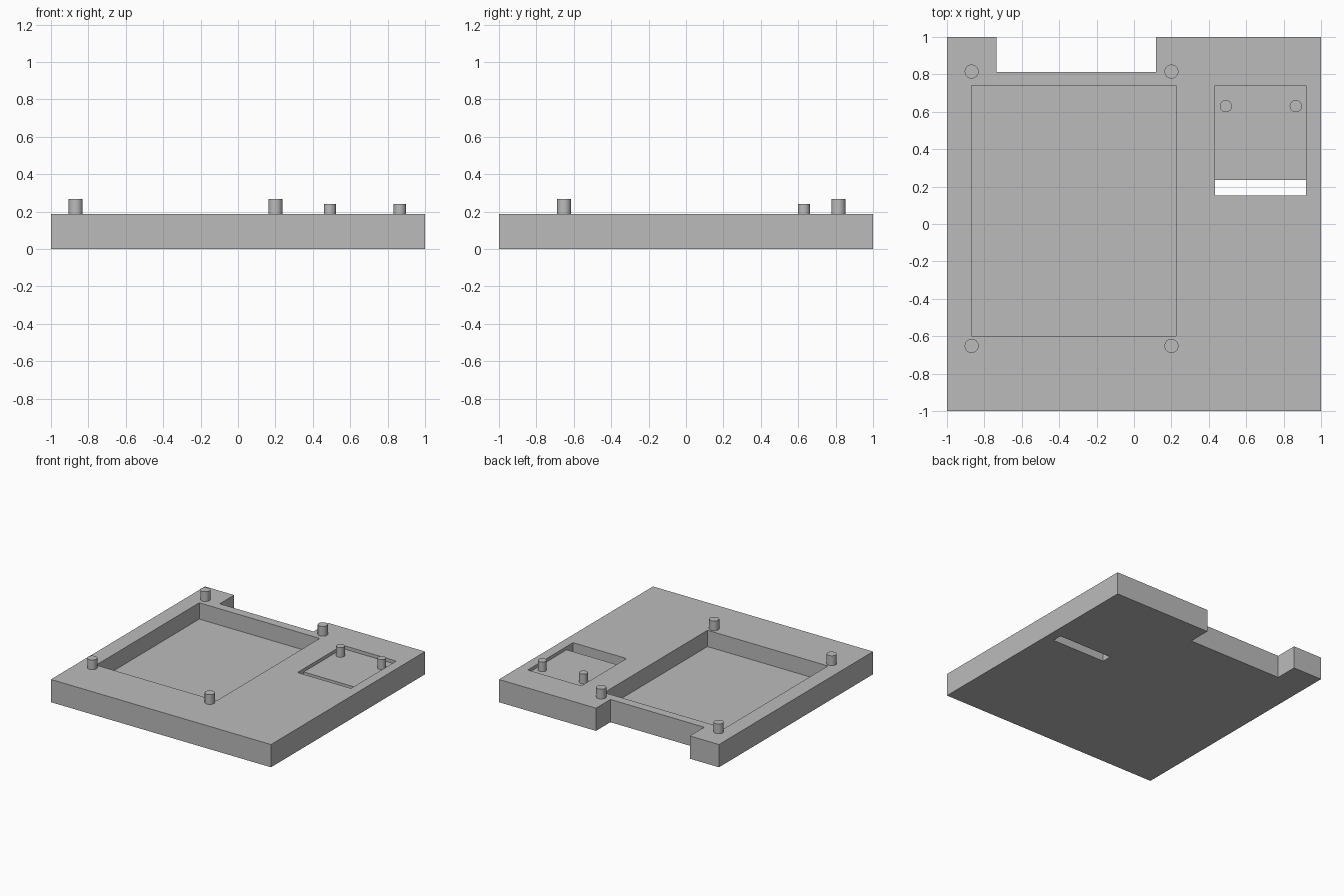
import bpy

if "Cube" in bpy.data.objects:
    bpy.data.objects.remove(bpy.data.objects["Cube"], do_unlink=True)

TOP = 0.187          # top face of the plate
DEEP_FLOOR = 0.053   # floor of the large recess
SHALLOW_FLOOR = 0.16  # floor of the small recess

grey = bpy.data.materials.new("plain grey")
grey.use_nodes = True
GREY = (0.5, 0.5, 0.5, 1)
grey.diffuse_color = GREY
grey.node_tree.nodes["Principled BSDF"].inputs["Base Color"].default_value = GREY


def box(name, x0, x1, y0, y1, z0, z1):
    bpy.ops.mesh.primitive_cube_add(
        size=1, location=((x0 + x1) / 2, (y0 + y1) / 2, (z0 + z1) / 2))
    obj = bpy.context.object
    obj.name = name
    obj.scale = (x1 - x0, y1 - y0, z1 - z0)
    bpy.ops.object.transform_apply(location=False, rotation=False, scale=True)
    return obj


def cut(target, *bounds):
    cutter = box("cutter", *bounds)
    cutter.hide_render = True
    mod = target.modifiers.new("cut", 'BOOLEAN')
    mod.operation = 'DIFFERENCE'
    mod.solver = 'EXACT'
    mod.object = cutter
    bpy.context.view_layer.objects.active = target
    bpy.ops.object.modifier_apply(modifier=mod.name)
    bpy.data.objects.remove(cutter, do_unlink=True)


def peg(name, x, y, radius, z0, z1):
    bpy.ops.mesh.primitive_cylinder_add(
        vertices=32, radius=radius, depth=z1 - z0, location=(x, y, (z0 + z1) / 2))
    obj = bpy.context.object
    obj.name = name
    obj.data.materials.append(grey)
    bpy.ops.object.shade_smooth_by_angle()


# Base plate with its recesses, slot and rear notch
plate = box("base_plate", -1, 1, -1, 1, 0, TOP)
plate.data.materials.append(grey)
cut(plate, -0.87, 0.225, -0.6, 0.74, DEEP_FLOOR, 1)       # large recess
cut(plate, 0.433, 0.92, 0.153, 0.74, SHALLOW_FLOOR, 1)    # small recess
cut(plate, 0.433, 0.92, 0.153, 0.235, -1, 1)              # through slot
cut(plate, -0.735, 0.118, 0.813, 2, -1, 1)                # rear notch

# Four tall pegs around the large recess
for side, x in (("right", -0.868), ("left", 0.2)):
    for end, y in (("front", -0.652), ("back", 0.815)):
        peg(f"{end}_{side}_peg", x, y, 0.0375, TOP, 0.267)

# Two short pegs standing in the small recess
for side, x in (("right", 0.491), ("left", 0.865)):
    peg(f"small_{side}_peg", x, 0.63, 0.0325, SHALLOW_FLOOR, 0.24)
